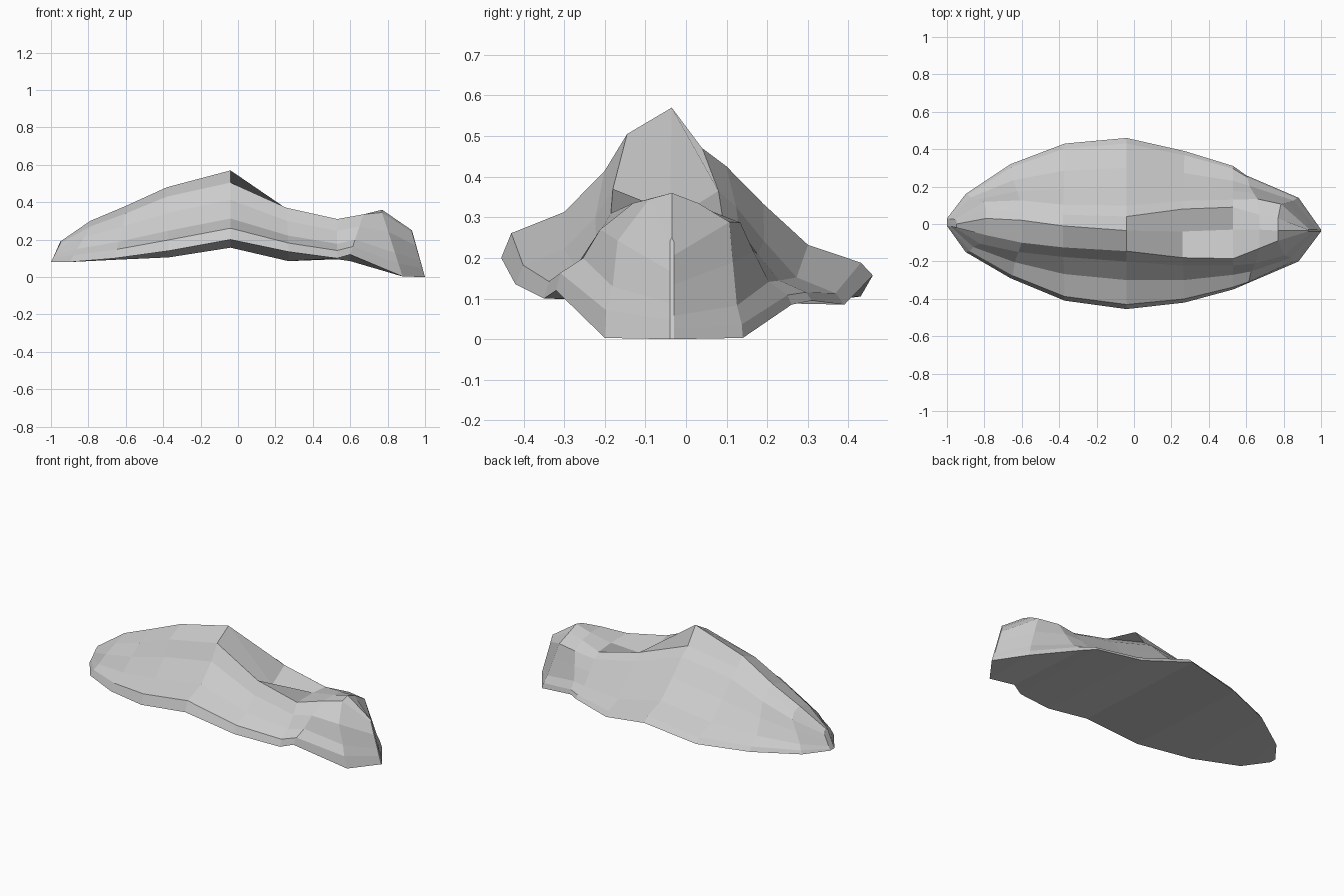
import bpy, bmesh

if "Cube" in bpy.data.objects:
    bpy.data.objects.remove(bpy.data.objects["Cube"])

# Side curves as (fraction inward, fraction upward) from hem to crest rim
FRONT = [(0, 0), (.08, .2), (.5, .37), (.82, .7), (1, 1)]
BACK = [(1, 1), (.86, .86), (.64, .56), (.38, .24), (.07, .1), (0, 0)]

# Stations along x: hem x, crest x, hollowness of sides,
# then (y, z) of front hem, front rim, crest, back rim, back hem
STATIONS = [
    (-1, -.95, .6, (-.01, .08), (-.02, .18), (0, .19), (.02, .18), (.03, .08)),
    (-.9, -.79, .6, (-.15, .08), (-.06, .27), (.03, .3), (.08, .28), (.16, .08)),
    (-.66, -.6, .9, (-.29, .1), (-.1, .34), (.02, .38), (.07, .35), (.32, .092)),
    (-.37, -.38, 1, (-.41, .14), (-.125, .43), (-.01, .48), (.05, .43), (.43, .105)),
    (-.04, -.04, 1, (-.455, .2), (-.145, .505), (-.035, .57), (.04, .47), (.46, .157)),
    (.27, .26, 1, (-.42, .135), (-.18, .37), (-.04, .29), (.08, .365), (.39, .085)),
    (.53, .53, .95, (-.35, .1), (-.185, .31), (-.03, .31), (.09, .3), (.31, .095)),
    (.6, .67, .7, (-.32, .12), (-.13, .335), (-.03, .335), (.05, .32), (.26, .085)),
    (.88, .77, .35, (-.2, .003), (-.09, .345), (-.035, .36), (.03, .335), (.14, .003)),
    (1, .93, .5, (-.04, 0), (-.04, .24), (-.035, .25), (-.03, .24), (-.03, 0)),
]


def side(curve, hem, rim, xb, xt, k):
    pts = []
    for a, b in curve:
        a = a if a in (0, 1) else a * k
        pts.append((xb + (xt - xb) * b,
                    hem[0] + (rim[0] - hem[0]) * a,
                    hem[1] + (rim[1] - hem[1]) * b))
    return pts


# Faceted body lofted through the stations, with a closed underside
bm = bmesh.new()
rings = []
for xb, xt, k, fh, fr, crest, br, bh in STATIONS:
    pts = side(FRONT, fh, fr, xb, xt, k)
    pts.append((xt, *crest))
    pts += side(BACK, bh, br, xb, xt, k)
    rings.append([bm.verts.new(p) for p in pts])
n = len(rings[0])
for a, b in zip(rings, rings[1:]):
    for i in range(n):
        j = (i + 1) % n
        bm.faces.new((a[i], b[i], b[j], a[j]))
bm.faces.new(rings[0])
bm.faces.new(rings[-1][::-1])
bmesh.ops.remove_doubles(bm, verts=bm.verts, dist=.002)
bmesh.ops.recalc_face_normals(bm, faces=bm.faces)
mesh = bpy.data.meshes.new("faceted_body")
bm.to_mesh(mesh)
bm.free()
bpy.context.collection.objects.link(bpy.data.objects.new("faceted_body", mesh))
